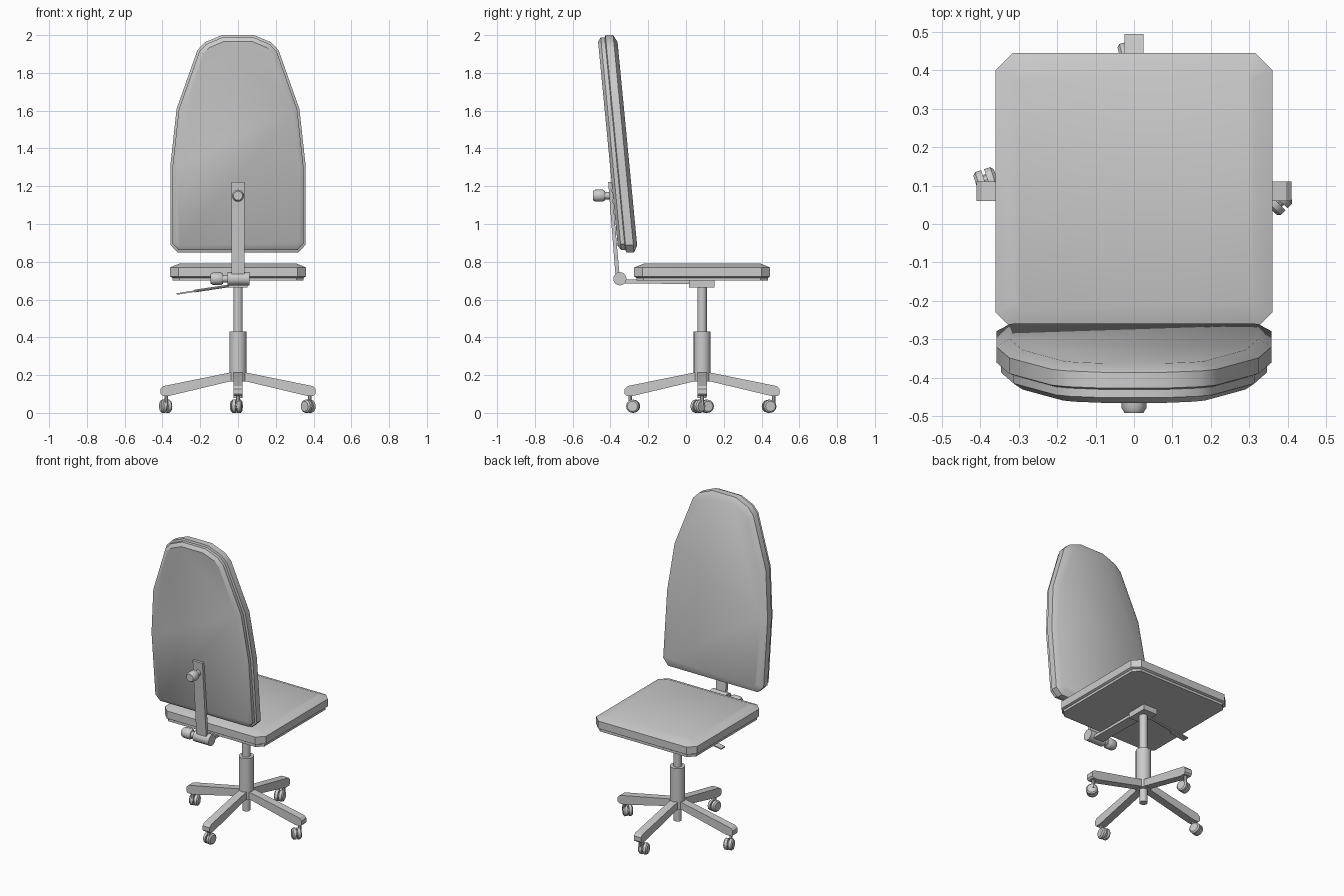
import bpy, bmesh, math
from mathutils import Vector, Matrix

if "Cube" in bpy.data.objects:
    bpy.data.objects.remove(bpy.data.objects["Cube"])

CY = 0.085  # y of the column and seat centre


def finish(bm, name, angle=35):
    bmesh.ops.recalc_face_normals(bm, faces=bm.faces)
    me = bpy.data.meshes.new(name)
    bm.to_mesh(me)
    bm.free()
    ob = bpy.data.objects.new(name, me)
    bpy.context.collection.objects.link(ob)
    bpy.ops.object.select_all(action='DESELECT')
    ob.select_set(True)
    bpy.context.view_layer.objects.active = ob
    bpy.ops.object.shade_smooth_by_angle(angle=math.radians(angle))
    return ob


def inset(outline, d):
    """Mitred inward offset of a counter-clockwise outline."""
    pts = [Vector(p) for p in outline]
    out = []
    for i, p in enumerate(pts):
        a = (p - pts[i - 1]).normalized()
        b = (pts[(i + 1) % len(pts)] - p).normalized()
        na, nb = Vector((-a.y, a.x)), Vector((-b.y, b.x))
        out.append(p + (na + nb) * d / (1 + na.dot(nb)))
    return out


def pad(name, outline, layers, place):
    """Stack inset copies of the outline; layers are (inset, depth)."""
    bm = bmesh.new()
    rings = [[bm.verts.new(place(p.x, p.y, depth)) for p in inset(outline, d)]
             for d, depth in layers]
    n = len(outline)
    for lo, hi in zip(rings, rings[1:]):
        for i in range(n):
            j = (i + 1) % n
            bm.faces.new((lo[i], lo[j], hi[j], hi[i]))
    bm.faces.new(rings[0])
    bm.faces.new(rings[-1])
    return finish(bm, name)


def lathe(name, start, end, profile, sides=16):
    """Turned part along start-end; profile is (fraction, radius)."""
    a, b = Vector(start), Vector(end)
    rot = (b - a).to_track_quat('Z', 'Y').to_matrix()
    bm = bmesh.new()
    rings = []
    for t, r in profile:
        rings.append([bm.verts.new(a.lerp(b, t) + rot @ Vector((
            r * math.cos(k * math.tau / sides), r * math.sin(k * math.tau / sides), 0)))
            for k in range(sides)])
    for lo, hi in zip(rings, rings[1:]):
        for i in range(sides):
            j = (i + 1) % sides
            bm.faces.new((lo[i], lo[j], hi[j], hi[i]))
    bm.faces.new(rings[0])
    bm.faces.new(rings[-1])
    return finish(bm, name)


def rod(name, start, end, r, sides=16):
    return lathe(name, start, end, [(0, r), (1, r)], sides)


def knob(name, start, end, r):
    return lathe(name, start, end, [(0, r * .8), (.15, r), (.8, r), (1, r * .75)])


def prism(name, profile, width, matrix=Matrix()):
    """Extrude an (y, z) profile across x."""
    bm = bmesh.new()
    f = bm.faces.new([bm.verts.new((-width / 2, y, z)) for y, z in profile])
    ext = bmesh.ops.extrude_face_region(bm, geom=[f])
    bmesh.ops.translate(bm, vec=(width, 0, 0),
                        verts=[v for v in ext['geom'] if isinstance(v, bmesh.types.BMVert)])
    bm.transform(matrix)
    return finish(bm, name, 20)


# Seat cushion and seat plate
h, c = 0.36, 0.045
square = [(h - c, -h), (h, c - h), (h, h - c), (h - c, h),
          (c - h, h), (-h, h - c), (-h, c - h), (c - h, -h)]
on_seat = lambda x, y, d: (x, y + CY, d)
pad("seat_cushion", square, [(.012, .715), (0, .722), (0, .77), (.05, .79)], on_seat)
pad("seat_plate", square, [(.012, .70), (.012, .717)], on_seat)

# Backrest cushion and rear shell, leaning back
half = [(.32, .85), (.358, .89), (.358, 1.31), (.325, 1.61),
        (.215, 1.92), (.175, 1.962), (.085, 2.0)]
outline = half + [(-x, z) for x, z in reversed(half)]
lean = math.tan(math.radians(5.5))
on_back = lambda x, z, d: (x, -.36 - (z - .87) * lean + d, z)
pad("backrest_cushion", outline, [(.015, .036), (0, .042), (0, .083), (.035, .103)], on_back)
pad("backrest_shell", outline, [(.035, 0), (.012, .016), (.012, .038)], on_back)

# Gas column
rod("column_upper", (0, CY, .40), (0, CY, .67), .025)
rod("column_sleeve", (0, CY, .165), (0, CY, .43), .045)
rod("column_foot", (0, CY, .08), (0, CY, .2), .024)

# Seat mount and rear support bar
prism("seat_mount", [(.015, .665), (.15, .665), (.15, .702), (.015, .702)], .10)
prism("support_bar", [(-.35, .686), (.03, .682), (.03, .702), (-.35, .706)], .07)

# Backrest hinge, upright and knobs
rod("hinge", (-.055, -.35, .71), (.06, -.35, .71), .035)
rod("hinge_stem", (-.09, -.35, .71), (-.05, -.35, .71), .02)
knob("hinge_knob", (-.08, -.35, .71), (-.145, -.35, .71), .033)
prism("backrest_upright", [(-.372, .71), (-.35, .71), (-.395, 1.222), (-.412, 1.222)], .07)
rod("backrest_stem", (0, -.40, 1.15), (0, -.44, 1.15), .02)
knob("backrest_knob", (0, -.43, 1.15), (0, -.492, 1.15), .032)

# Height lever with flat paddle
rod("lever_rod", (-.03, CY, .675), (-.23, CY, .645), .007, 8)
paddle = prism("lever_paddle", [(-.02, -.004), (.02, -.004), (.02, .004), (-.02, .004)], .11)
paddle.location = (-.27, CY, .638)
paddle.rotation_euler = (0, math.radians(-9), 0)

# Four star legs
leg = [(0, .172), (.02, .172), (.365, .09), (.40, .09), (.41, .10),
       (.41, .127), (.395, .142), (.02, .218), (0, .218)]
for i in range(4):
    prism(f"base_leg_{i + 1}", leg, .05,
          Matrix.Translation((0, CY, 0)) @ Matrix.Rotation(i * math.pi / 2, 4, 'Z'))

# Twin-wheel casters: pin position, wheel centre, axle angle
casters = [((-.38, CY), (-.383, .108), 18), ((.38, CY), (.372, .063), 45),
           ((0, CY + .38), (-.009, .44), 15), ((0, CY - .38), (-.006, -.28), -8)]
for i, (pin, wc, ang) in enumerate(casters, 1):
    ax = Vector((math.cos(math.radians(ang)), math.sin(math.radians(ang)), 0))
    ctr = Vector((*wc, .035))
    rod(f"caster_pin_{i}", (*pin, .04), (*pin, .10), .01, 8)
    rod(f"caster_axle_{i}", ctr - ax * .02, ctr + ax * .02, .022, 10)
    for side, s in (("a", -1), ("b", 1)):
        lathe(f"caster_wheel_{i}{side}", ctr + ax * s * .004, ctr + ax * s * .028,
              [(0, .035), (.7, .035), (1, .027)], 12)
